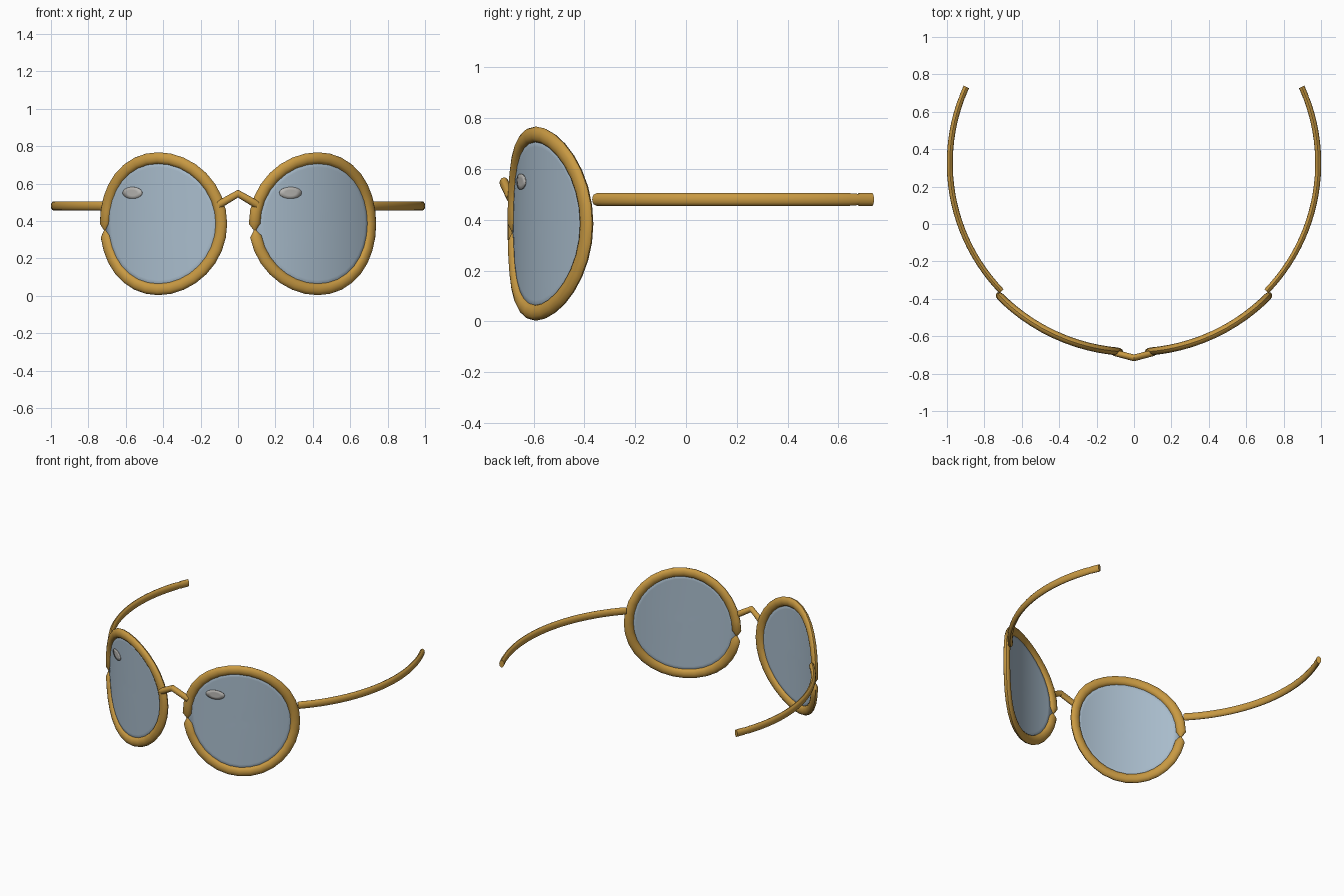
import bpy, bmesh
from math import sin, cos, pi, tau
from mathutils import Vector

cube = bpy.data.objects.get("Cube")
if cube:
    bpy.data.objects.remove(cube, do_unlink=True)

R, CY = 1.01, 0.325          # radius and centre of the wrap-around curve
LENS_A, LENS_Z = 0.4355, 0.385
RING, SEGS, SIDES = 0.351, 32, 12


def material(name, rgb):
    m = bpy.data.materials.new(name)
    m.use_nodes = True
    m.diffuse_color = (*rgb, 1)
    m.node_tree.nodes["Principled BSDF"].inputs["Base Color"].default_value = (*rgb, 1)
    return m


gold = material("gold metal", (0.58, 0.32, 0.055))
glass = material("blue grey glass", (0.40, 0.51, 0.61))
shine = material("pale glint", (0.48, 0.47, 0.45))


def wrap(a, z, r=R):
    """Point on the upright cylinder; angle 0 is straight ahead."""
    return Vector((r * sin(a), CY - r * cos(a), z))


def finish(name, bm, mat):
    bmesh.ops.recalc_face_normals(bm, faces=bm.faces)
    me = bpy.data.meshes.new(name)
    bm.to_mesh(me)
    bm.free()
    ob = bpy.data.objects.new(name, me)
    bpy.context.collection.objects.link(ob)
    me.materials.append(mat)
    bpy.ops.object.select_all(action='DESELECT')
    ob.select_set(True)
    bpy.context.view_layer.objects.active = ob
    bpy.ops.object.shade_smooth_by_angle(angle=0.7)
    return ob


def tube(name, stations, mat, closed=False):
    """Skin elliptical sections given as (centre, half axis, half axis)."""
    bm = bmesh.new()
    loops = [[bm.verts.new(c + u * cos(tau * k / SIDES) + v * sin(tau * k / SIDES))
              for k in range(SIDES)] for c, u, v in stations]
    pairs = list(zip(loops, loops[1:]))
    if closed:
        pairs.append((loops[-1], loops[0]))
    else:
        bm.faces.new(loops[0])
        bm.faces.new(loops[-1])
    for a, b in pairs:
        for k in range(SIDES):
            j = (k + 1) % SIDES
            bm.faces.new((a[k], a[j], b[j], b[k]))
    return finish(name, bm, mat)


def wrapped_disc(name, a0, z0, ru, rz, r, mat, rings):
    """Ellipse laid on the cylinder."""
    bm = bmesh.new()
    mid = bm.verts.new(wrap(a0, z0, r))
    prev = None
    for i in range(1, rings + 1):
        f = i / rings
        loop = [bm.verts.new(wrap(a0 + f * ru * cos(tau * k / SEGS) / R,
                                  z0 + f * rz * sin(tau * k / SEGS), r))
                for k in range(SEGS)]
        for k in range(SEGS):
            j = (k + 1) % SEGS
            if prev:
                bm.faces.new((prev[k], loop[k], loop[j], prev[j]))
            else:
                bm.faces.new((mid, loop[k], loop[j]))
        prev = loop
    ob = finish(name, bm, mat)
    mod = ob.modifiers.new("thickness", 'SOLIDIFY')
    mod.thickness = 0.004
    mod.offset = 0


def rim(name, a0):
    # Round wire, pinched once just below the middle of its -x side
    steps = [float(i) for i in range(SEGS)] + [SEGS / 2 + 0.5]
    stations = []
    for s in sorted(steps):
        t = tau * s / SEGS
        a = a0 + RING * cos(t) / R
        tangent_x = Vector((cos(a), sin(a), 0))
        radial = Vector((sin(a), -cos(a), 0))
        out = tangent_x * cos(t) + Vector((0, 0, sin(t)))
        size = 1 if s == int(s) else 0.2
        stations.append((wrap(a, LENS_Z + RING * sin(t)),
                         out * 0.031 * size, radial * 0.021 * size))
    tube(name, stations, gold, closed=True)


def temple(name, side):
    stations = []
    n, start, end = 24, 0.803, 1.998
    for i in range(n + 1):
        a = start + (end - start) * i / n
        radial = Vector((side * sin(a), -cos(a), 0))
        c = Vector((0, CY, 0.48)) + radial * 0.985
        stations.append((c, radial * 0.016, Vector((0, 0, 0.025))))
    # slightly softened tips
    for i, d in ((0, 1), (n, -1)):
        c, u, v = stations[i]
        stations[i] = (c, u * 0.9, v * 0.85)
        inner = c.lerp(stations[i + d][0], 0.2)
        stations.insert(1 if d == 1 else len(stations) - 1, (inner, u, v))
        n += 1 if d == 1 else 0
    tube(name, stations, gold)


# Rims, lenses, glints and temples
for label, side in (("left", 1), ("right", -1)):
    a0 = side * LENS_A
    rim(label + "_rim", a0)
    wrapped_disc(label + "_lens", a0, LENS_Z, 0.345, 0.345, R, glass, 8)
    wrapped_disc(label + "_glint", a0 - 0.155, 0.55, 0.062, 0.031, R + 0.005, shine, 2)
    temple(label + "_temple", side)

# Bent nose bridge
up = Vector((0.0, 0.0, 0.021))
back = Vector((0, 0.018, 0))
lean = Vector((0.011, 0, 0))
tube("nose_bridge", [
    (Vector((-0.105, -0.688, 0.485)), up * 0.85 - lean, back),
    (Vector((0, -0.716, 0.546)), up, back),
    (Vector((0.105, -0.688, 0.485)), up * 0.85 + lean, back),
], gold)
